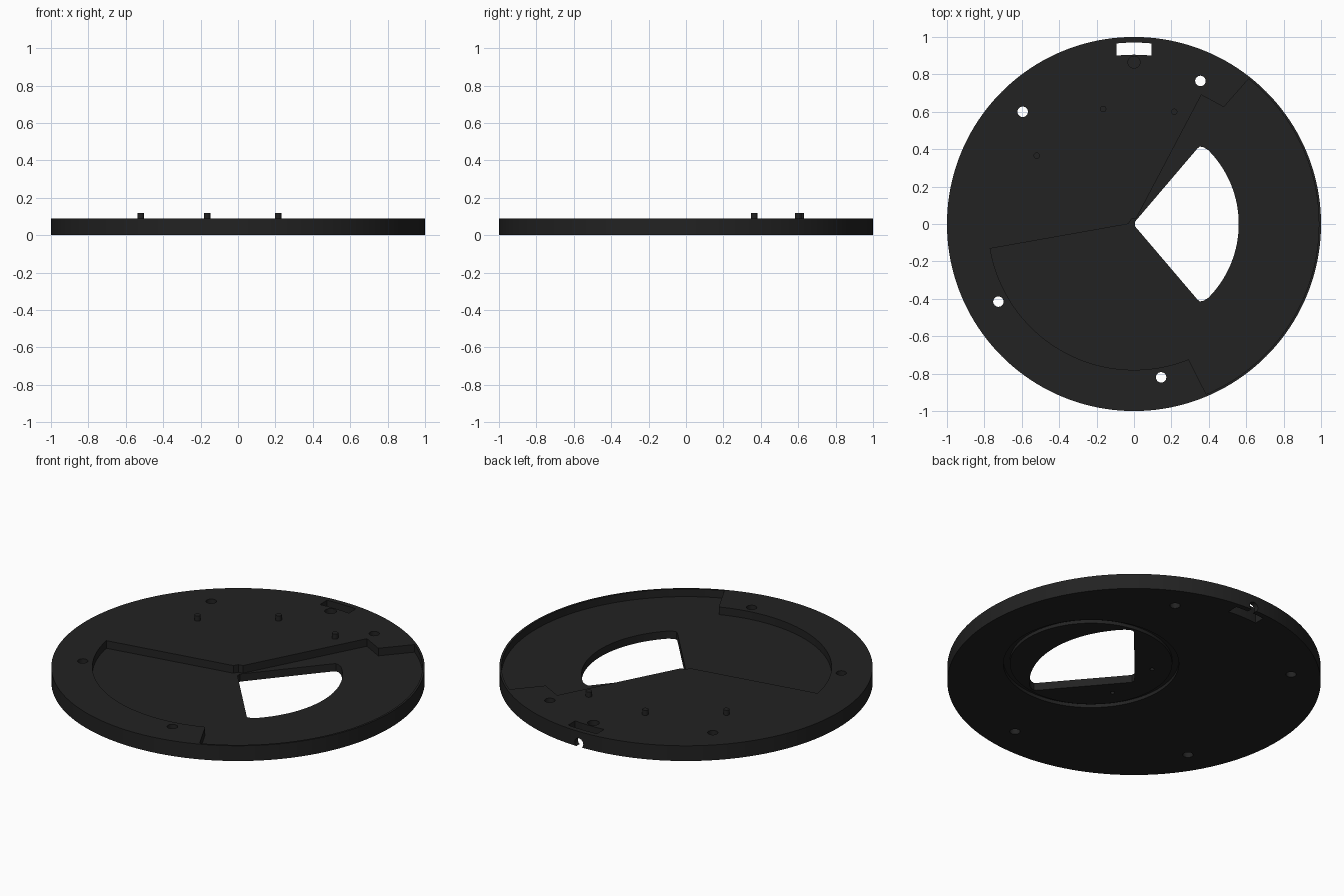
import bpy, bmesh, math
from mathutils import Matrix

if "Cube" in bpy.data.objects:
    bpy.data.objects.remove(bpy.data.objects["Cube"])

TOP, FLOOR = 0.09, 0.045

black = bpy.data.materials.new("matte_black")
black.diffuse_color = (0.016, 0.016, 0.016, 1)
black.use_nodes = True
black.node_tree.nodes["Principled BSDF"].inputs["Base Color"].default_value = black.diffuse_color


def arc(r, a0, a1, n, cx=0, cy=0):
    """Points along an arc, angles in degrees."""
    angles = [math.radians(a0 + (a1 - a0) * i / n) for i in range(n + 1)]
    return [(cx + r * math.cos(a), cy + r * math.sin(a)) for a in angles]


def circle(r, cx=0, cy=0, n=32):
    return arc(r, 0, 360, n, cx, cy)[:-1]


def prism(name, outline, z0, z1):
    """Extrude a flat outline between two heights."""
    bm = bmesh.new()
    face = bm.faces.new([bm.verts.new((x, y, z0)) for x, y in outline])
    new = bmesh.ops.extrude_face_region(bm, geom=[face])["geom"]
    verts = [g for g in new if isinstance(g, bmesh.types.BMVert)]
    bmesh.ops.translate(bm, vec=(0, 0, z1 - z0), verts=verts)
    bmesh.ops.recalc_face_normals(bm, faces=bm.faces)
    mesh = bpy.data.meshes.new(name)
    bm.to_mesh(mesh)
    bm.free()
    ob = bpy.data.objects.new(name, mesh)
    mesh.materials.append(black)
    bpy.context.collection.objects.link(ob)
    return ob


def cut(target, cutter):
    """Subtract the cutter, then discard it."""
    mod = target.modifiers.new("cut", 'BOOLEAN')
    mod.operation = 'DIFFERENCE'
    mod.solver = 'EXACT'
    mod.object = cutter
    bpy.context.view_layer.objects.active = target
    bpy.ops.object.modifier_apply(modifier=mod.name)
    bpy.data.objects.remove(cutter)


def smooth(ob):
    bpy.ops.object.select_all(action='DESELECT')
    ob.select_set(True)
    bpy.context.view_layer.objects.active = ob
    bpy.ops.object.shade_smooth_by_angle(angle=math.radians(30))


# Main disc
base = prism("base_disc", circle(1, n=160), 0, TOP)

# Sunken floor, leaving a thin lip around the rim
recess = (arc(0.988, -67, 51.7, 64)
          + [(0.48, 0.625), (0.36, 0.69), (0.012, 0.03), (-0.015, 0.025), (-0.03, 0.0)]
          + arc(0.78, 189.7, 292, 48))
cut(base, prism("recess_cutter", recess, FLOOR, 0.2))

# Fan-shaped window through the floor
upper = [(0.005, 0.012), (0.34, 0.405), (0.352, 0.414), (0.37, 0.411)]
window = upper + arc(0.56, 45, -45, 32) + [(x, -y) for x, y in reversed(upper)]
cut(base, prism("window_cutter", window, -0.1, 0.2))

# Screw holes
for x, y in [(0.355, 0.765), (-0.595, 0.6), (-0.725, -0.415), (0.145, -0.82)]:
    cut(base, prism("screw_cutter", circle(0.028, x, y, 24), -0.1, 0.2))

# Cable slot, dimple beside it and a port through the rim
slot = arc(0.97, 84.4, 95.6, 8) + arc(0.905, 96, 84, 8)
cut(base, prism("slot_cutter", slot, -0.1, 0.2))
cut(base, prism("dimple_cutter", circle(0.032, 0, 0.865, 24), 0.035, 0.2))
port = prism("port_cutter", circle(0.028, n=24), -0.08, 0.08)
port.data.transform(Matrix.Translation((0, 0.99, 0.022)) @ Matrix.Rotation(math.pi / 2, 4, 'X'))
cut(base, port)

# Ring groove and two small blind holes underneath
ring = prism("ring_cutter", circle(0.47, 0.3, 0, 96), -0.1, 0.02)
cut(ring, prism("ring_core", circle(0.435, 0.3, 0, 96), -0.2, 0.1))
cut(base, ring)
for y in (-0.165, 0.165):
    cut(base, prism("blind_cutter", circle(0.012, 0.012, y, 16), -0.1, 0.025))
smooth(base)

# Locating pins on the raised area
for i, (x, y) in enumerate([(-0.52, 0.365), (-0.165, 0.615), (0.215, 0.6)]):
    smooth(prism(f"locating_pin_{i + 1}", circle(0.017, x, y, 24), TOP - 0.01, 0.12))
